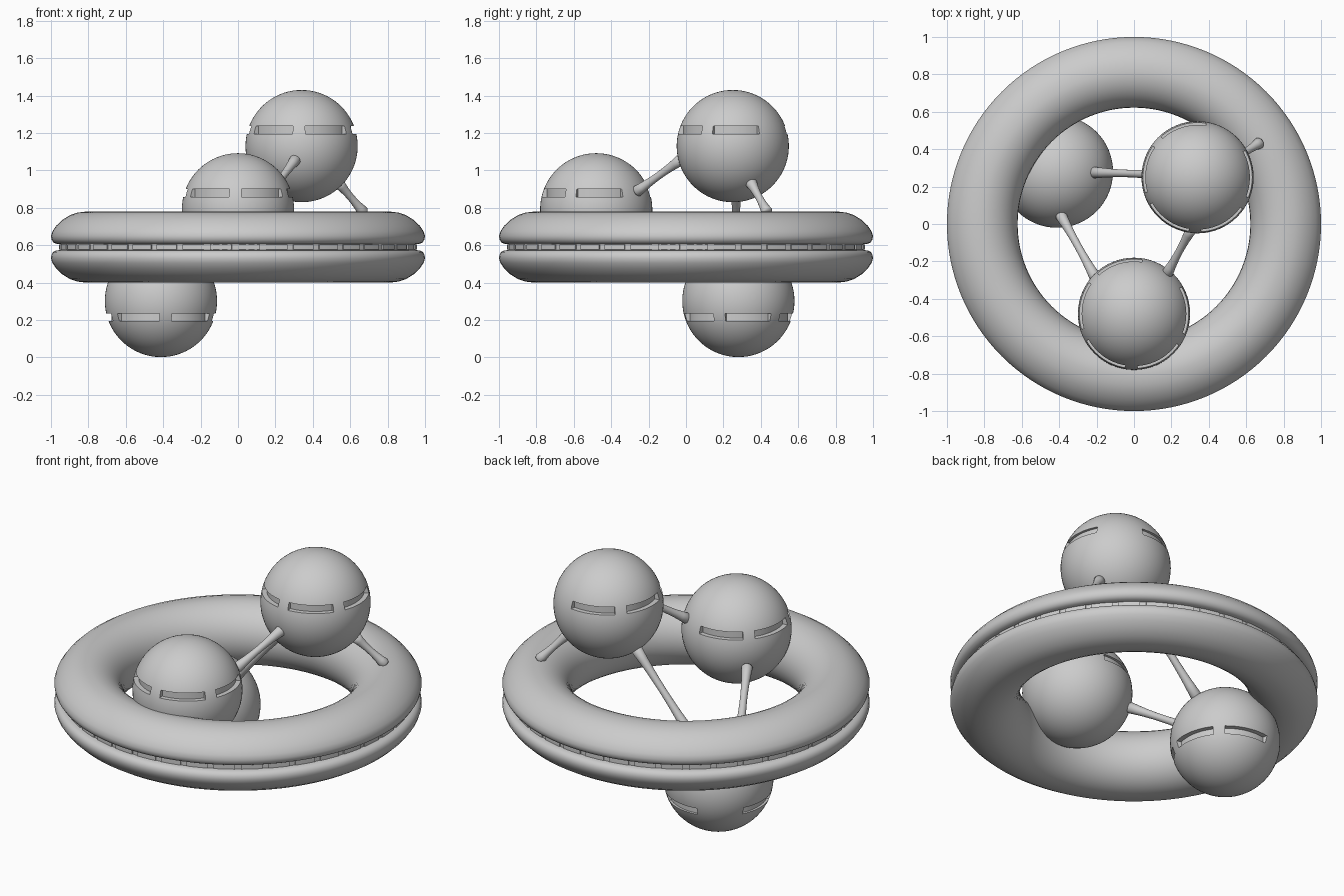
import bpy, bmesh, math
from mathutils import Vector

if "Cube" in bpy.data.objects:
    bpy.data.objects.remove(bpy.data.objects["Cube"])


def finish(name, bm):
    bmesh.ops.recalc_face_normals(bm, faces=bm.faces)
    me = bpy.data.meshes.new(name)
    bm.to_mesh(me)
    bm.free()
    ob = bpy.data.objects.new(name, me)
    bpy.context.collection.objects.link(ob)
    return ob


def smooth(ob, angle=35):
    bpy.ops.object.select_all(action='DESELECT')
    ob.select_set(True)
    bpy.context.view_layer.objects.active = ob
    bpy.ops.object.shade_smooth_by_angle(angle=math.radians(angle))


def revolve(bm, profile, steps, closed):
    """Revolve (radius, z) points around z; closed joins the profile ends."""
    rings = []
    for i in range(steps):
        a = math.tau * i / steps
        rings.append([bm.verts.new((r * math.cos(a), r * math.sin(a), z)) for r, z in profile])
    n = len(profile)
    for i in range(steps):
        p, q = rings[i], rings[(i + 1) % steps]
        for j in range(n if closed else n - 1):
            k = (j + 1) % n
            bm.faces.new((p[j], q[j], q[k], p[k]))
    if not closed:
        bm.faces.new([r[0] for r in rings])
        bm.faces.new([r[-1] for r in rings])


def arc_block(bm, r0, r1, z0, z1, a0, a1, steps):
    """Solid block bent around z between two angles in degrees."""
    rows = []
    for i in range(steps + 1):
        a = math.radians(a0 + (a1 - a0) * i / steps)
        rows.append([bm.verts.new((r * math.cos(a), r * math.sin(a), z))
                     for r, z in ((r0, z0), (r1, z0), (r1, z1), (r0, z1))])
    for p, q in zip(rows, rows[1:]):
        for j in range(4):
            k = (j + 1) % 4
            bm.faces.new((p[j], q[j], q[k], p[k]))
    bm.faces.new(rows[0])
    bm.faces.new(rows[-1])


# Main ring: round tube with two lips and a groove round the outside
R, T, ZC = 0.812, 0.19, 0.59
upper = [(0.95, 0.016), (0.972, 0.018), (0.988, 0.026), (0.997, 0.041), (1.0, 0.06),
         (0.992, 0.085), (0.972, 0.114), (0.94, 0.145), (0.9, 0.17), (0.86, 0.184)]
inner = [(R + T * math.cos(math.radians(d)), T * math.sin(math.radians(d)))
         for d in range(90, 271, 10)]
profile = upper + inner + [(r, -z) for r, z in reversed(upper)]
bm = bmesh.new()
revolve(bm, profile, 128, True)
ring = finish("main_ring", bm)
ring.location.z = ZC
smooth(ring)

# Dashes inside the groove
bm = bmesh.new()
count = 40
for i in range(count):
    a = 360 * i / count
    arc_block(bm, 0.935, 0.958, -0.014, 0.013, a, a + 7, 3)
dashes = finish("groove_dashes", bm)
dashes.location.z = ZC
smooth(dashes)


# Balls, each with five slots cut round a latitude
def ball(name, centre, first_angle, side):
    bm = bmesh.new()
    bmesh.ops.create_uvsphere(bm, u_segments=64, v_segments=40, radius=0.3)
    ob = finish(name, bm)
    bm = bmesh.new()
    z0, z1 = sorted((side * 0.066, side * 0.108))
    for i in range(5):
        a = first_angle + 64.3 * i
        arc_block(bm, 0.265, 0.33, z0, z1, a, a + 51, 12)
    cutter = finish(name + "_slot_cutter", bm)
    cutter.hide_render = True
    mod = ob.modifiers.new("slots", 'BOOLEAN')
    mod.operation = 'DIFFERENCE'
    mod.solver = 'EXACT'
    mod.object = cutter
    bpy.context.view_layer.objects.active = ob
    bpy.ops.object.modifier_apply(modifier=mod.name)
    bpy.data.objects.remove(cutter)
    ob.location = centre
    smooth(ob, 30)


ball("high_ball", (0.34, 0.25, 1.13), 81, 1)
ball("middle_ball", (0, -0.48, 0.792), 81, 1)
ball("low_ball", (-0.412, 0.28, 0.302), 153, -1)


# Struts: waisted rods, wider where they meet a ball or the ring
def strut(name, a, b):
    a, b = Vector(a), Vector(b)
    d = b - a
    L = d.length
    pts = [(0.004, -0.012), (0.024, -0.01), (0.031, 0)]
    for i in range(1, 8):
        t = i / 8
        pts.append((0.02 + 0.011 * abs(2 * t - 1) ** 2, L * t))
    pts += [(0.031, L), (0.024, L + 0.01), (0.004, L + 0.012)]
    bm = bmesh.new()
    revolve(bm, pts, 24, False)
    ob = finish(name, bm)
    ob.rotation_euler = d.to_track_quat('Z', 'Y').to_euler()
    ob.location = a
    smooth(ob, 50)


strut("strut_middle_high", (0.18, -0.26, 0.89), (0.305, -0.03, 1.055))
strut("strut_low_high", (-0.21, 0.275, 0.52), (0.14, 0.265, 0.91))
strut("strut_low_middle", (-0.39, 0.045, 0.48), (-0.21, -0.28, 0.69))
strut("strut_high_ring", (0.54, 0.35, 0.93), (0.668, 0.432, 0.78))
